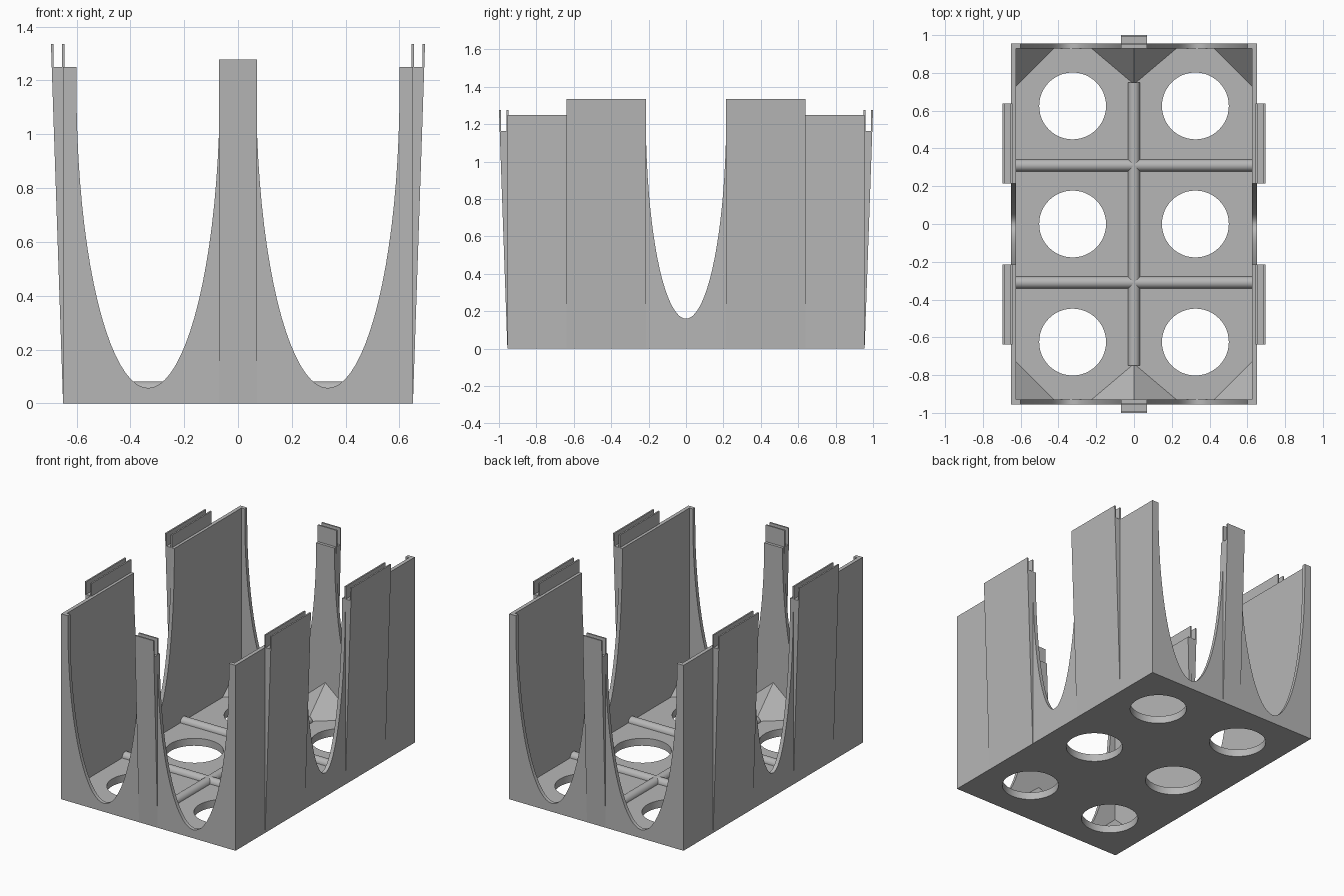
import bpy, bmesh, math
from mathutils import Matrix, Vector

if "Cube" in bpy.data.objects:
    bpy.data.objects.remove(bpy.data.objects["Cube"])

grey = bpy.data.materials.new("plain_grey")
grey.use_nodes = True
COLOUR = (0.47, 0.47, 0.47, 1)
grey.diffuse_color = COLOUR
grey.node_tree.nodes["Principled BSDF"].inputs["Base Color"].default_value = COLOUR

UP = Vector((0, 0, 1))
HALF_X, HALF_Y, WALL, FLOOR = 0.65, 0.955, 0.025, 0.05
IN_X, IN_Y = HALF_X - WALL, HALF_Y - WALL


def add_mesh(name, mesh):
    mesh.materials.clear()
    mesh.materials.append(grey)
    obj = bpy.data.objects.new(name, mesh)
    bpy.context.collection.objects.link(obj)
    bpy.ops.object.select_all(action="DESELECT")
    obj.select_set(True)
    bpy.context.view_layer.objects.active = obj
    bpy.ops.object.shade_smooth_by_angle(angle=math.radians(30))
    return obj


def slab(name, outlines, depth, u, v, centre):
    """Fill closed outlines in the u-v plane (inner ones are holes) and extrude."""
    curve = bpy.data.curves.new(name + "_outline", "CURVE")
    curve.dimensions, curve.fill_mode = "2D", "BOTH"
    curve.extrude = depth / 2
    for pts in outlines:
        line = curve.splines.new("POLY")
        line.points.add(len(pts) - 1)
        for p, (a, b) in zip(line.points, pts):
            p.co = (a, b, 0, 1)
        line.use_cyclic_u = True
    temp = bpy.data.objects.new(name + "_outline", curve)
    bpy.context.collection.objects.link(temp)
    graph = bpy.context.evaluated_depsgraph_get()
    mesh = bpy.data.meshes.new_from_object(temp.evaluated_get(graph))
    bpy.data.objects.remove(temp)
    frame = Matrix((u, v, u.cross(v))).transposed().to_4x4()
    mesh.transform(Matrix.Translation(centre) @ frame)
    bm = bmesh.new()
    bm.from_mesh(mesh)
    bmesh.ops.remove_doubles(bm, verts=bm.verts, dist=1e-5)
    bmesh.ops.recalc_face_normals(bm, faces=bm.faces)
    bm.to_mesh(mesh)
    bm.free()
    mesh.name = name
    return add_mesh(name, mesh)


def arch(cx, half, top, bottom, n=40):
    """Lower half of an ellipse, from right to left."""
    return [(cx + half * math.cos(math.pi * i / n),
             top - (top - bottom) * math.sin(math.pi * i / n)) for i in range(n + 1)]


def circle(cx, cy, r, n=48):
    return [(cx + r * math.cos(math.tau * i / n), cy + r * math.sin(math.tau * i / n))
            for i in range(n)]


X, Y = Vector((1, 0, 0)), Vector((0, 1, 0))

# Floor with six round holes
rect = [(-IN_X, -IN_Y), (IN_X, -IN_Y), (IN_X, IN_Y), (-IN_X, IN_Y)]
holes = [circle(x, y, 0.177) for x in (-0.325, 0.325) for y in (-0.625, 0, 0.625)]
slab("floor", [rect] + holes, FLOOR, X, Y, Vector((0, 0, FLOOR / 2)))

# End walls with two arches, side walls with one
end = [(-HALF_X, 0), (HALF_X, 0), (HALF_X, 1.25), (0.6, 1.25)]
end += arch(0.334, 0.266, 1.165, 0.057) + arch(-0.334, 0.266, 1.165, 0.057)
end += [(-0.6, 1.25), (-HALF_X, 1.25)]
side = [(-IN_Y, 0), (IN_Y, 0), (IN_Y, 1.25)] + arch(0, 0.215, 1.25, 0.16) + [(-IN_Y, 1.25)]
for s, end_name, side_name in ((-1, "front_wall", "right_wall"), (1, "back_wall", "left_wall")):
    slab(end_name, [end], WALL, X, UP, Y * s * (HALF_Y - WALL / 2))
    slab(side_name, [side], WALL, Y, UP, X * s * (HALF_X - WALL / 2))


# Tapered clips, each with a groove between two upright fins
def clip(name, out, base, along, width, seat, top):
    section = [(0, 0), (0.045, top), (0.035, top), (0.035, seat), (0.004, seat),
               (0.004, top), (-0.006, top), (-0.006, seat - 0.05)]
    slab(name, [section], width, out, UP, out * base + along)


for s, end_name, side_name in ((-1, "front", "right"), (1, "back", "left")):
    clip(end_name + "_clip", Y * s, HALF_Y, Vector(), 0.14, 1.165, 1.277)
    for t, place in ((-1, "front"), (1, "rear")):
        clip(f"{side_name}_{place}_clip", X * s, HALF_X, Y * t * 0.427, 0.424, 1.25, 1.335)


# Round ribs across the floor
def rib(name, axis, length, centre):
    bm = bmesh.new()
    turn = axis.to_track_quat("Z", "Y").to_matrix().to_4x4()
    bmesh.ops.create_cone(bm, cap_ends=True, segments=24, radius1=0.032, radius2=0.032,
                          depth=length, matrix=Matrix.Translation(centre) @ turn)
    mesh = bpy.data.meshes.new(name)
    bm.to_mesh(mesh)
    bm.free()
    add_mesh(name, mesh)


rib("long_rib", Y, 1.5, UP * FLOOR)
for s, place in ((-1, "front"), (1, "back")):
    rib(place + "_cross_rib", X, 2 * IN_X, Vector((0, s * 0.31, FLOOR)))


# Pyramid gussets in the corners and under the end clips
def gusset(name, points):
    bm = bmesh.new()
    verts = [bm.verts.new(p) for p in points]
    bmesh.ops.convex_hull(bm, input=verts)
    bmesh.ops.recalc_face_normals(bm, faces=bm.faces)
    mesh = bpy.data.meshes.new(name)
    bm.to_mesh(mesh)
    bm.free()
    add_mesh(name, mesh)


PEAK = FLOOR + 0.19
for s, place in ((-1, "front"), (1, "back")):
    y = s * IN_Y
    gusset(place + "_middle_gusset", [(-0.225, y, FLOOR), (0.225, y, FLOOR),
                                      (0, s * 0.74, FLOOR), (0, y, PEAK)])
    for t, hand in ((-1, "right"), (1, "left")):
        x = t * IN_X
        gusset(f"{place}_{hand}_gusset", [(x, y, FLOOR), (x - t * 0.2, y, FLOOR),
                                          (x, y - s * 0.2, FLOOR), (x, y, PEAK)])
